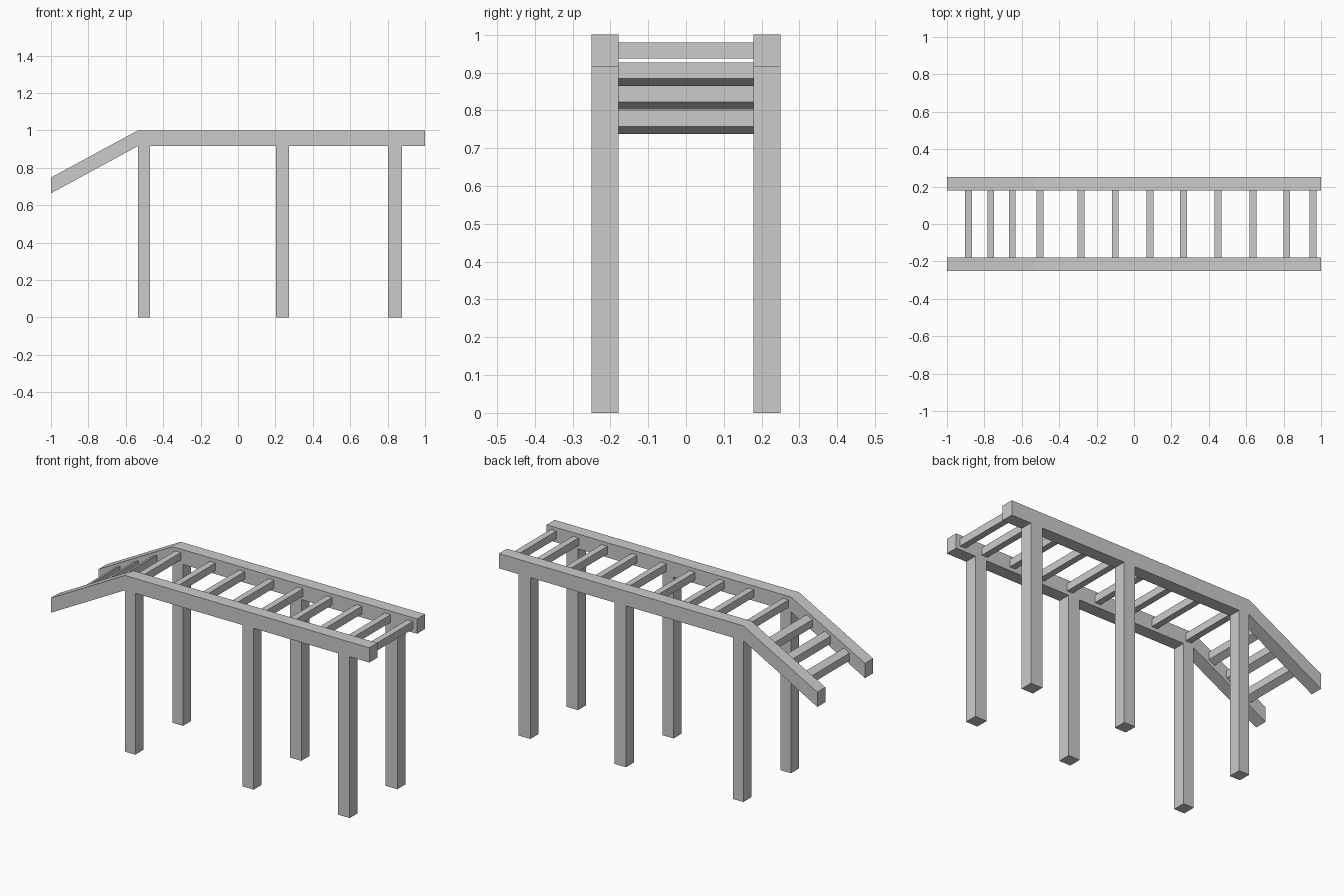
import bpy, bmesh

if "Cube" in bpy.data.objects:
    bpy.data.objects.remove(bpy.data.objects["Cube"])

BEND_X, TOP, DEPTH = -0.535, 1.0, 0.084
SLOPE = 0.542
Y_IN, Y_OUT = 0.178, 0.25


def rail_top(x):
    return TOP - max(0.0, BEND_X - x) * SLOPE


def extrude_profile(name, profile, y0, y1):
    """Extrude an XZ outline between two y positions."""
    bm = bmesh.new()
    face = bm.faces.new([bm.verts.new((x, y0, z)) for x, z in profile])
    out = bmesh.ops.extrude_face_region(bm, geom=[face])["geom"]
    verts = [g for g in out if isinstance(g, bmesh.types.BMVert)]
    bmesh.ops.translate(bm, verts=verts, vec=(0, y1 - y0, 0))
    bmesh.ops.recalc_face_normals(bm, faces=bm.faces)
    mesh = bpy.data.meshes.new(name)
    bm.to_mesh(mesh)
    bm.free()
    obj = bpy.data.objects.new(name, mesh)
    bpy.context.collection.objects.link(obj)
    return obj


def band(xs, drop, height):
    """Outline that follows the rail line at a given drop below its top."""
    upper = [(x, rail_top(x) - drop) for x in xs]
    lower = [(x, z - height) for x, z in reversed(upper)]
    return upper + lower


# Bent side rails and their posts, on both sides
for side, s in (("front", -1), ("back", 1)):
    extrude_profile(f"{side}_rail", band((-1, BEND_X, 1), 0, DEPTH), s * Y_IN, s * Y_OUT)
    for i, (x0, x1) in enumerate(((-0.535, -0.47), (0.202, 0.273), (0.803, 0.876))):
        z = TOP - DEPTH
        extrude_profile(f"{side}_post_{i + 1}", [(x0, 0), (x1, 0), (x1, z), (x0, z)],
                        s * Y_IN, s * Y_OUT)

# Rungs between the rails, slanted on the sloping end
RUNGS = (-0.885, -0.766, -0.651, -0.502, -0.283, -0.1,
         0.085, 0.265, 0.449, 0.636, 0.816, 0.957)
for i, x in enumerate(RUNGS):
    extrude_profile(f"rung_{i + 1}", band((x - 0.018, x + 0.018), 0.02, 0.043), -Y_IN, Y_IN)
